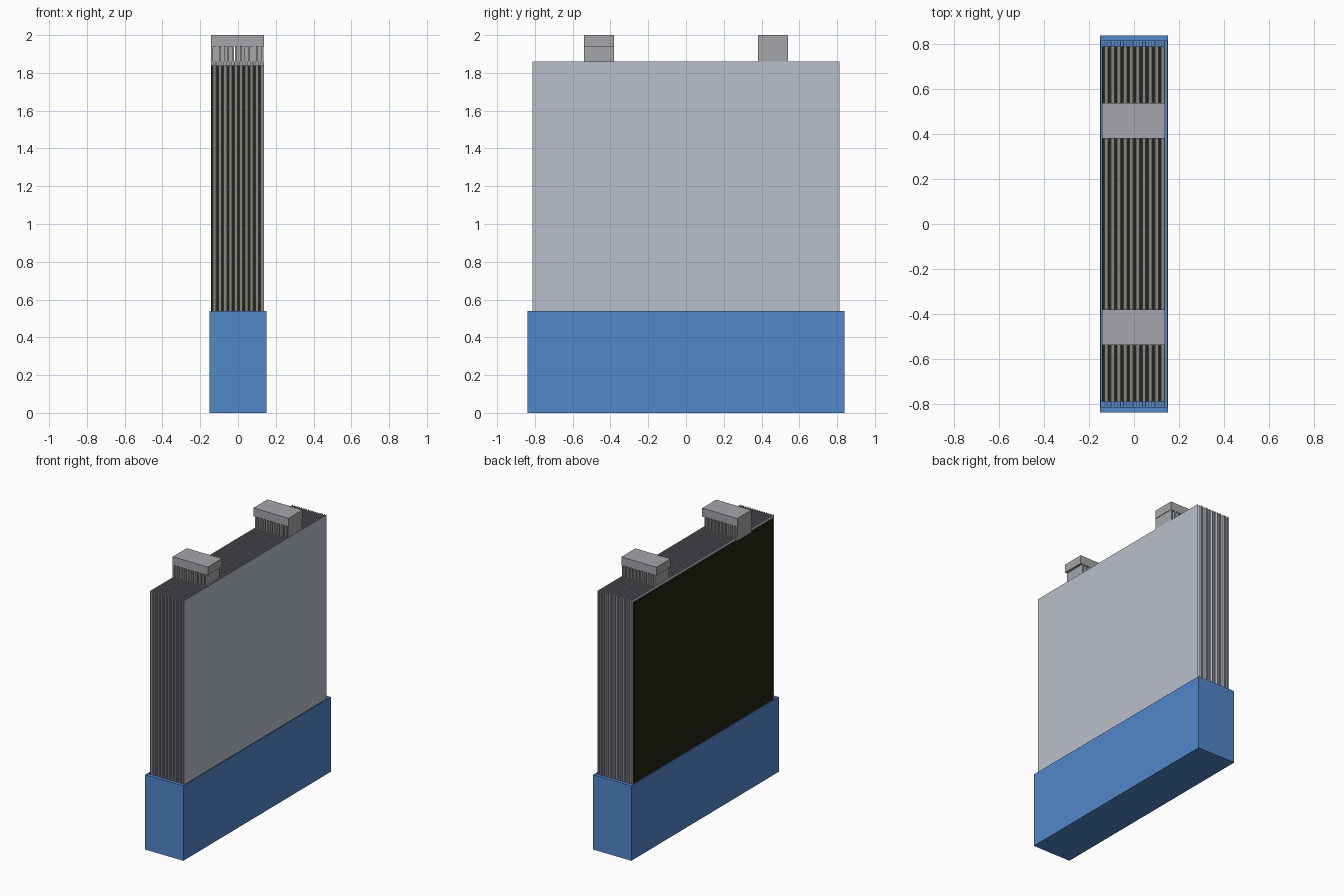
import bpy

cube = bpy.data.objects.get("Cube")
if cube:
    bpy.data.objects.remove(cube, do_unlink=True)


def material(name, rgb):
    m = bpy.data.materials.new(name)
    m.use_nodes = True
    m.diffuse_color = (*rgb, 1)
    m.node_tree.nodes["Principled BSDF"].inputs["Base Color"].default_value = (*rgb, 1)
    return m


blue = material("blue_plastic", (0.083, 0.242, 0.584))
light = material("light_separator", (0.49, 0.53, 0.59))
metal = material("grey_metal", (0.366, 0.38, 0.40))
grey = material("grey_plate", (0.24, 0.24, 0.235))
dark = material("dark_plate", (0.017, 0.016, 0.007))


def box(name, x, y, z, mat):
    """Box from three (low, high) ranges."""
    verts = [(a, b, c) for a in x for b in y for c in z]
    faces = [(0, 1, 3, 2), (4, 6, 7, 5), (0, 4, 5, 1),
             (2, 3, 7, 6), (0, 2, 6, 4), (1, 5, 7, 3)]
    mesh = bpy.data.meshes.new(name)
    mesh.from_pydata(verts, [], faces)
    mesh.materials.append(mat)
    obj = bpy.data.objects.new(name, mesh)
    bpy.context.collection.objects.link(obj)
    return obj


# Main sizes
X0, X1 = -0.143, 0.137
FLOOR, PLATE_TOP, SHEET_TOP, BAR_Z, TOP = 0.03, 1.84, 1.86, 1.94, 2.0
PLATE_Y, SHEET_Y, TAB_Y, TAB_HALF = 0.79, 0.813, 0.46, 0.08
PAIRS, SHEET_T = 10, 0.003
STEP = (X1 - X0) / (2 * PAIRS)

# Open tray: floor and four walls
OX, OY, IX, IY, RIM = 0.152, 0.84, 0.146, 0.815, 0.54
box("tray_floor", (-OX, OX), (-OY, OY), (0, FLOOR), blue)
for side, s in (("left", 1), ("right", -1)):
    box("tray_wall_" + side, sorted((s * IX, s * OX)), (-OY, OY), (FLOOR, RIM), blue)
for side, s in (("back", 1), ("front", -1)):
    box("tray_wall_" + side, (-IX, IX), sorted((s * IY, s * OY)), (FLOOR, RIM), blue)

# Alternating plates, each with a tab and followed by a larger thin separator
for i in range(2 * PAIRS):
    x = X0 + i * STEP
    thick = (x, x + STEP - SHEET_T)
    name, mat, side = (("dark_plate", dark, -1), ("grey_plate", grey, 1))[i % 2]
    box(name, thick, (-PLATE_Y, PLATE_Y), (FLOOR, PLATE_TOP), mat)
    yc = side * TAB_Y
    box(name + "_tab", thick, (yc - TAB_HALF, yc + TAB_HALF), (PLATE_TOP, BAR_Z), metal)
    box("separator", (thick[1], x + STEP), (-SHEET_Y, SHEET_Y), (FLOOR, SHEET_TOP), light)

# Bars joining each row of tabs
for side, s in (("back", 1), ("front", -1)):
    yc = s * TAB_Y
    box("terminal_bar_" + side, (X0, X1), (yc - TAB_HALF, yc + TAB_HALF), (BAR_Z, TOP), metal)
